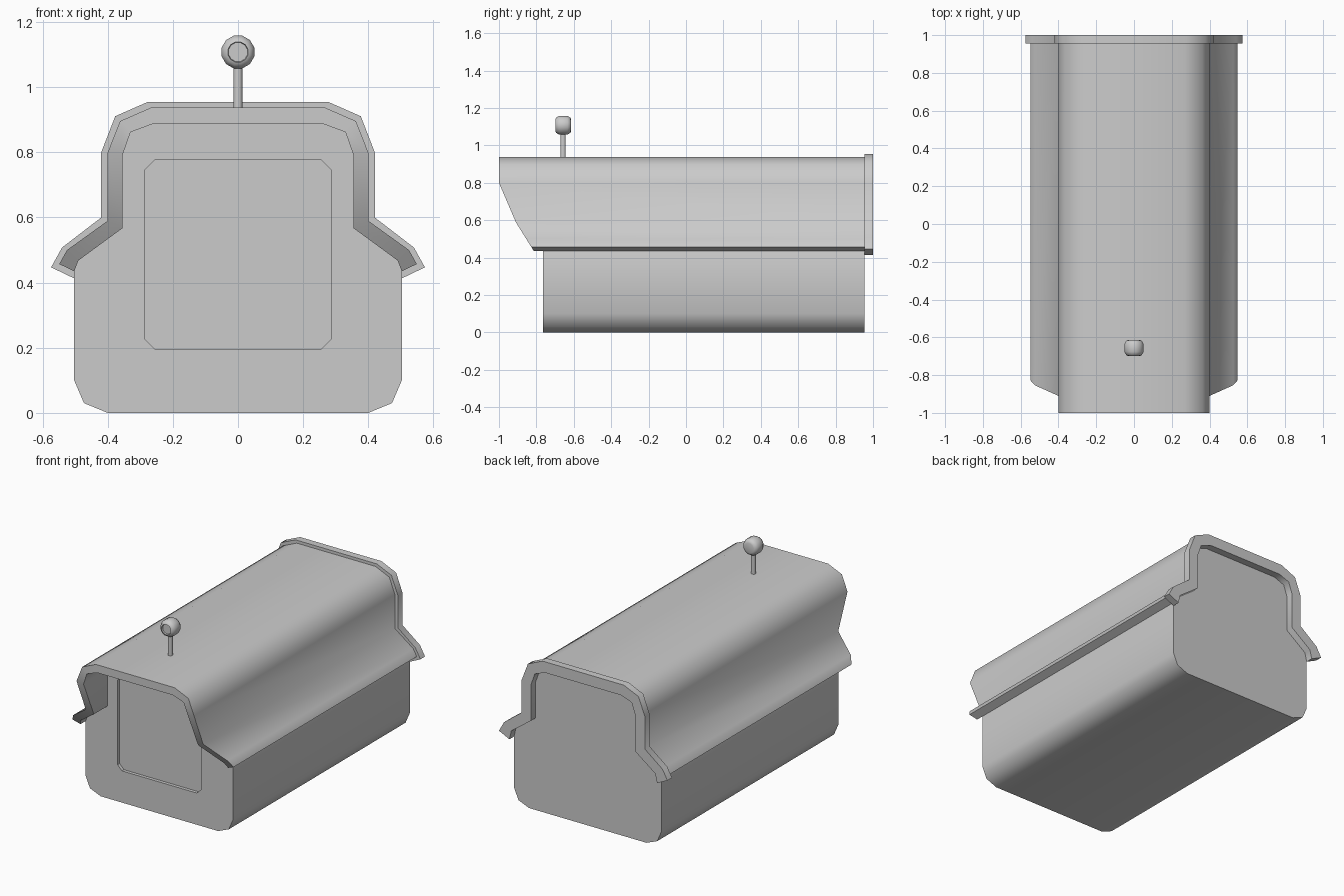
import bpy, bmesh, math
from mathutils import Matrix

if "Cube" in bpy.data.objects:
    bpy.data.objects.remove(bpy.data.objects["Cube"])


def mirror(half):
    # half profile runs from the top middle down the right side
    return [(-x, z) for x, z in reversed(half)] + list(half)


def finish(name, bm, angle=55):
    bmesh.ops.recalc_face_normals(bm, faces=bm.faces)
    me = bpy.data.meshes.new(name)
    bm.to_mesh(me)
    bm.free()
    ob = bpy.data.objects.new(name, me)
    bpy.context.collection.objects.link(ob)
    bpy.ops.object.select_all(action='DESELECT')
    ob.select_set(True)
    bpy.context.view_layer.objects.active = ob
    if angle:
        bpy.ops.object.shade_smooth_by_angle(angle=math.radians(angle))
    return ob


def prism(name, pts, y0, y1, angle=55):
    bm = bmesh.new()
    a = [bm.verts.new((x, y0, z)) for x, z in pts]
    b = [bm.verts.new((x, y1, z)) for x, z in pts]
    bm.faces.new(a)
    bm.faces.new(b)
    for i in range(len(pts)):
        j = (i + 1) % len(pts)
        bm.faces.new((a[i], a[j], b[j], b[i]))
    return finish(name, bm, angle)


def shell(name, outer, inner, front, y1):
    # thick open band between two profiles; front(z) gives the front edge
    bm = bmesh.new()
    rows = []
    for o, i in zip(mirror(outer), mirror(inner)):
        rows.append([bm.verts.new((x, y, z)) for x, y, z in (
            (o[0], front(o[1]), o[1]), (o[0], y1, o[1]),
            (i[0], y1, i[1]), (i[0], front(i[1]), i[1]))])
    for r, s in zip(rows, rows[1:]):
        for k in range(4):
            m = (k + 1) % 4
            bm.faces.new((r[k], r[m], s[m], s[k]))
    bm.faces.new(rows[0])
    bm.faces.new(rows[-1])
    return finish(name, bm)


def visor_front(z):
    # raked front edge of the cover
    pts = [(0.80, -1.0), (0.59, -0.91), (0.43, -0.81)]
    if z >= pts[0][0]:
        return -1.0
    for (za, ya), (zb, yb) in zip(pts, pts[1:]):
        if z >= zb:
            return ya + (yb - ya) * (za - z) / (za - zb)
    return pts[-1][1]


inner = [(0.26, 0.888), (0.33, 0.862), (0.355, 0.79), (0.355, 0.567), (0.49, 0.468), (0.503, 0.435)]
outer = [(0.268, 0.937), (0.362, 0.896), (0.40, 0.80), (0.40, 0.59), (0.525, 0.50), (0.549, 0.457)]
rim_out = [(0.277, 0.955), (0.377, 0.911), (0.42, 0.80), (0.42, 0.60), (0.54, 0.508), (0.574, 0.447)]
rim_in = inner[:-1] + [(0.503, 0.413)]

# Main housing body
body = prism("housing_body", mirror(inner + [(0.503, 0.10), (0.473, 0.03), (0.40, 0.0)]), -0.765, 0.955)

# Shallow window recess in the front
w, z0, z1, c = 0.285, 0.195, 0.777, 0.03
window = [(w - c, z1), (w, z1 - c), (w, z0 + c), (w - c, z0)]
cutter = prism("window_cutter", mirror(window), -0.9, -0.745, 0)
cutter.hide_render = True
cutter.hide_viewport = True
cutter.display_type = 'WIRE'
cut = body.modifiers.new("window_recess", 'BOOLEAN')
cut.operation = 'DIFFERENCE'
cut.solver = 'EXACT'
cut.object = cutter

# Sun cover and its rear rim
shell("cover", outer, inner, visor_front, 0.96)
shell("rear_rim", rim_out, rim_in, lambda z: 0.955, 1.0)

# Thin post on the roof
bm = bmesh.new()
bmesh.ops.create_cone(bm, cap_ends=True, segments=12, radius1=0.014, radius2=0.014, depth=0.16,
                      matrix=Matrix.Translation((0, -0.657, 1.0)))
finish("roof_post", bm, 40)

# Rounded drum on the post: (radius, y) profile turned about the y axis
profile = [(0.03, -0.69), (0.032, -0.699), (0.042, -0.695), (0.052, -0.677),
           (0.052, -0.634), (0.042, -0.618), (0.03, -0.614)]
n = 12
bm = bmesh.new()
rings = [[bm.verts.new((r * math.cos(2 * math.pi * (k + 0.5) / n), y,
                        1.108 + r * math.sin(2 * math.pi * (k + 0.5) / n)))
          for k in range(n)] for r, y in profile]
for a, b in zip(rings, rings[1:]):
    for k in range(n):
        m = (k + 1) % n
        bm.faces.new((a[k], a[m], b[m], b[k]))
bm.faces.new(rings[0])
bm.faces.new(rings[-1])
finish("post_drum", bm, 40)
